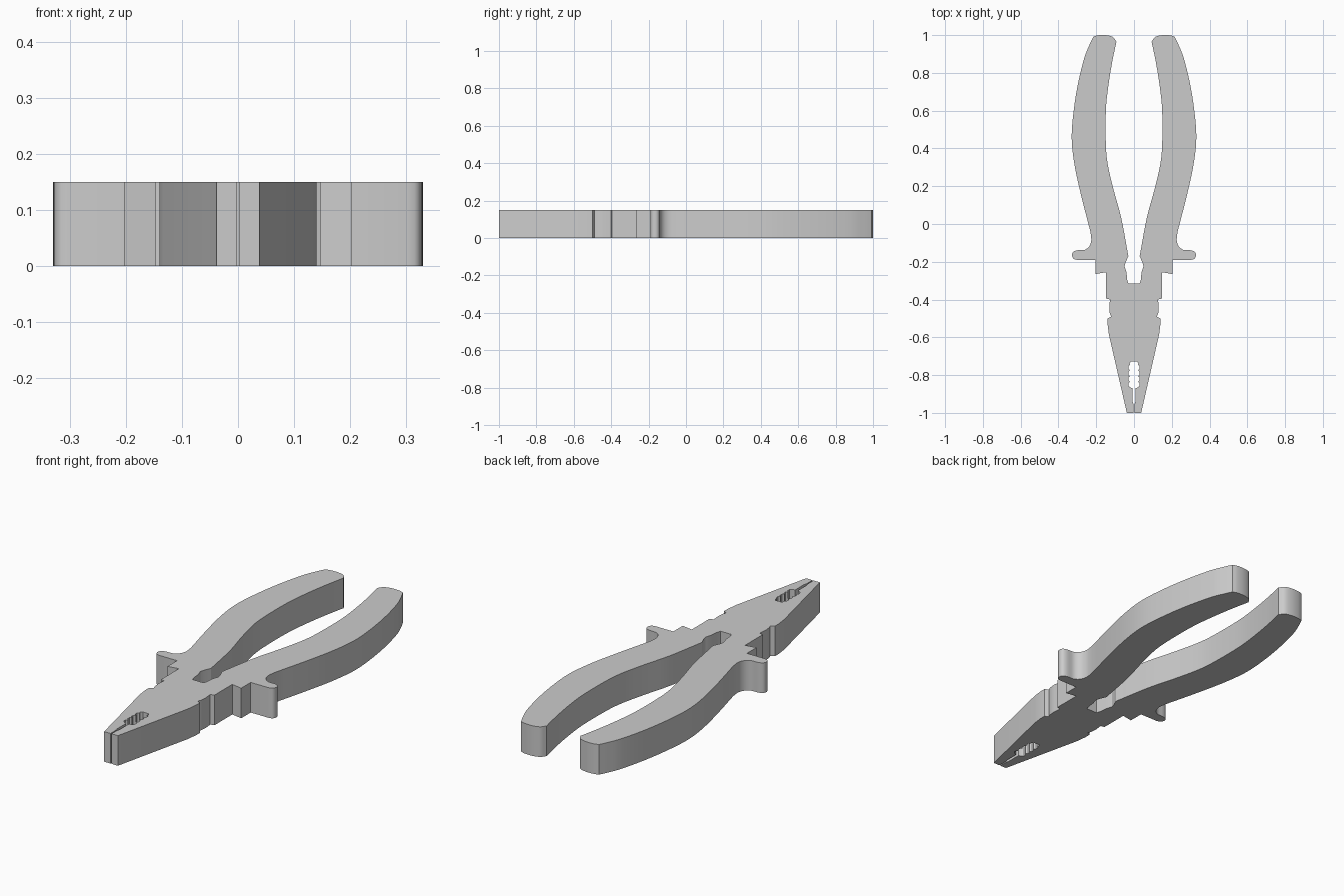
import bpy, bmesh
from mathutils import Vector

if "Cube" in bpy.data.objects:
    bpy.data.objects.remove(bpy.data.objects["Cube"])

THICK = 0.15


def smooth(points, steps=4):
    """Catmull-Rom curve through the points."""
    p = [Vector(q) for q in points]
    p = [2 * p[0] - p[1]] + p + [2 * p[-1] - p[-2]]
    out = []
    for a, b, c, d in zip(p, p[1:], p[2:], p[3:]):
        for i in range(steps):
            t = i / steps
            out.append(0.5 * (2 * b + (c - a) * t + (2 * a - 5 * b + 4 * c - d) * t * t
                              + (3 * b - a - 3 * c + d) * t ** 3))
    return [tuple(v) for v in out] + [tuple(points[-1])]


# Inner edge: pivot gap, then up the inside of the handle
gap = [(0.03, -0.315), (0.036, -0.295), (0.04, -0.255), (0.05, -0.225), (0.045, -0.205)]
handle_inner = smooth([(0.03, -0.17), (0.067, 0.03), (0.105, 0.17), (0.138, 0.31),
                       (0.149, 0.42), (0.149, 0.60), (0.136, 0.73), (0.115, 0.86), (0.093, 0.965)])
handle_end = smooth([(0.093, 0.965), (0.112, 0.99), (0.15, 1.0), (0.19, 0.999), (0.215, 0.992)])[1:]

# Outer edge: down the handle, around the finger guard
handle_outer = smooth([(0.215, 0.992), (0.235, 0.95), (0.263, 0.88), (0.295, 0.75), (0.318, 0.61),
                       (0.33, 0.46), (0.316, 0.32), (0.282, 0.16), (0.231, -0.04)])[1:]
guard = smooth([(0.231, -0.04), (0.226, -0.085), (0.237, -0.118), (0.262, -0.137), (0.30, -0.139),
                (0.322, -0.148), (0.328, -0.166), (0.32, -0.184), (0.302, -0.19)], 3)[1:]

# Shoulder, side notch and tapered jaw
jaw = [(0.203, -0.19), (0.203, -0.265), (0.147, -0.255), (0.147, -0.395), (0.127, -0.40),
       (0.131, -0.44), (0.128, -0.475), (0.121, -0.49), (0.14, -0.50), (0.14, -0.53),
       (0.133, -0.585), (0.038, -1.0)]

# Gripping slot with teeth, open to the tip
slot = [(0.003, -1.0), (0.003, -0.955), (0.007, -0.94), (0.007, -0.87), (0.02, -0.866)]
for i in range(4):
    y = -0.85 + i * 0.03
    slot += [(0.03, y - 0.007), (0.03, y + 0.007), (0.021, y + 0.015)]
slot += [(0.023, -0.737), (0.015, -0.728)]

half = gap + handle_inner + handle_end + handle_outer + guard + jaw + slot
outline = half + [(-x, y) for x, y in reversed(half)]

# Solid body extruded from the mirrored outline
bm = bmesh.new()
face = bm.faces.new([bm.verts.new((x, y, 0)) for x, y in outline])
top = bmesh.ops.extrude_face_region(bm, geom=[face], use_keep_orig=True)
bmesh.ops.translate(bm, vec=(0, 0, THICK),
                    verts=[g for g in top["geom"] if isinstance(g, bmesh.types.BMVert)])

# The slot and pivot gap separate the outline's two halves, so the web
# between them is the strip closed by the outline's own short end edges
bmesh.ops.recalc_face_normals(bm, faces=bm.faces[:])
mesh = bpy.data.meshes.new("pliers_body")
bm.to_mesh(mesh)
bm.free()
body = bpy.data.objects.new("pliers_body", mesh)
bpy.context.collection.objects.link(body)

# Smooth handle curves, sharp corners
bpy.context.view_layer.objects.active = body
body.select_set(True)
bpy.ops.object.shade_smooth_by_angle(angle=0.5)
